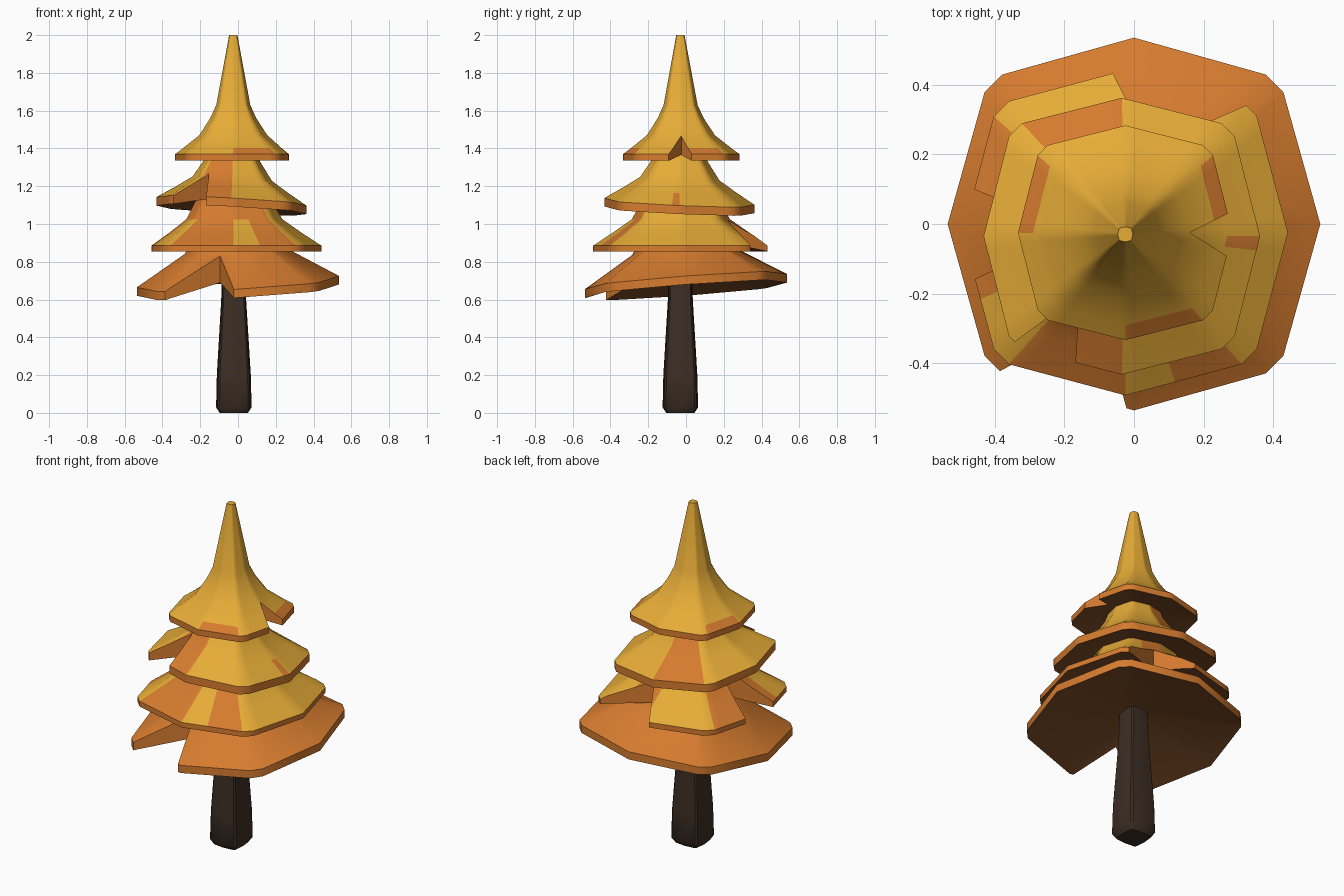
import bpy, bmesh, math
from mathutils import Vector

if "Cube" in bpy.data.objects:
    bpy.data.objects.remove(bpy.data.objects["Cube"])


def material(name, rgb):
    m = bpy.data.materials.new(name)
    m.diffuse_color = (*rgb, 1)
    m.use_nodes = True
    m.node_tree.nodes["Principled BSDF"].inputs["Base Color"].default_value = m.diffuse_color
    return m


ORANGE = material("orange_leaves", (0.67, 0.20, 0.028))
YELLOW = material("yellow_leaves", (0.79, 0.41, 0.038))
BROWN = material("brown_underside", (0.21, 0.075, 0.02))
BARK = material("dark_bark", (0.045, 0.027, 0.017))
LEAF = [ORANGE, YELLOW, BROWN]
AXIS = Vector((-0.025, -0.03))


# Unit octagon outline with clipped corners, long sides subdivided
def outline(diag, split):
    pts = []
    for q in range(4):
        for a, r in ((0, 1.0), (41.5, diag), (48.5, diag)):
            t = math.radians(a + 90 * q)
            pts.append(Vector((math.cos(t), math.sin(t))) * r)
    out = []
    for i, p in enumerate(pts):
        n = pts[(i + 1) % 12]
        k = 1 if i % 3 == 1 else split
        out += [p.lerp(n, j / k) for j in range(k)]
    return out


# Closed solid from (radius, height) rings, leaning with slope (a, b).
# With a paint rule the first band is the underside and the second the rim.
def solid(name, profile, centre, mats, slope=(0, 0), diag=1.08, split=1, paint=None):
    bm = bmesh.new()
    rim = max(r for r, z in profile)
    centre = Vector(centre)
    shape = outline(diag, split)
    n = len(shape)
    rings = []
    for r, z in profile:
        c = AXIS.lerp(centre, r / rim)
        ring = []
        for p in shape:
            q = c + p * r
            d = q - centre
            ring.append(bm.verts.new((q.x, q.y, z + slope[0] * d.x + slope[1] * d.y)))
        rings.append(ring)
    for k, (lo, hi) in enumerate(zip(rings, rings[1:])):
        for i in range(n):
            j = (i + 1) % n
            f = bm.faces.new((lo[i], lo[j], hi[j], hi[i]))
            if paint and k == 0:
                f.material_index = 2
            elif paint and k > 1:
                m = shape[i] + shape[j]
                ang = math.degrees(math.atan2(m.y, m.x)) % 360
                f.material_index = int(paint(ang, (profile[k][0] + profile[k + 1][0]) / 2 / rim))
    base = bm.faces.new(rings[0][::-1])
    cap = bm.faces.new(rings[-1])
    if paint:
        base.material_index, cap.material_index = 2, 1
    me = bpy.data.meshes.new(name)
    bm.to_mesh(me)
    bm.free()
    for m in mats:
        me.materials.append(m)
    ob = bpy.data.objects.new(name, me)
    bpy.context.collection.objects.link(ob)
    return ob


# Cut a vertical V notch from its inner point out through two rim points
def notch(ob, apex, p, q):
    a = Vector(apex)
    tri = [a] + [a + (Vector(v) - a) * 3 for v in (p, q)]
    bm = bmesh.new()
    lo = [bm.verts.new((*v, 0.1)) for v in tri]
    hi = [bm.verts.new((*v, 2.2)) for v in tri]
    bm.faces.new(lo[::-1])
    bm.faces.new(hi)
    for i in range(3):
        j = (i + 1) % 3
        bm.faces.new((lo[i], lo[j], hi[j], hi[i]))
    bmesh.ops.recalc_face_normals(bm, faces=bm.faces)
    me = bpy.data.meshes.new("notch_cutter")
    bm.to_mesh(me)
    bm.free()
    me.materials.append(ORANGE)
    cutter = bpy.data.objects.new("notch_cutter", me)
    bpy.context.collection.objects.link(cutter)
    cutter.hide_render = True
    mod = ob.modifiers.new("notch", 'BOOLEAN')
    mod.operation = 'DIFFERENCE'
    mod.solver = 'EXACT'
    mod.object = cutter
    bpy.context.view_layer.objects.active = ob
    bpy.ops.object.modifier_apply(modifier=mod.name)
    bpy.data.objects.remove(cutter)


# Colour rules: True is yellow, given direction in degrees and rim fraction
def paint_top(a, f):
    return not (f > 0.9 and (a < 41 or 139 < a < 180 or 270 < a < 311))


def paint_upper(a, f):
    return not (229 < a < 270 or 90 < a < 131 or (351 < a and f > 0.7))


def paint_middle(a, f):
    if 270 < a < 288 or 203 < a < 229:
        return f > 0.6
    return a < 62 or a > 312 or 90 < a < 139


# Trunk
trunk = solid("trunk", [(0.075, 0), (0.094, 0.03), (0.09, 0.2), (0.066, 0.6), (0.06, 0.85)],
              (-0.022, -0.03), [BARK], diag=1.22)

# Four tiers of branches, each with its notches
bottom = solid("bottom_branches",
               [(0.05, 0.77), (0.535, 0.65), (0.535, 0.695), (0.27, 0.858), (0.2, 0.98), (0.1, 1.12)],
               (0, 0), LEAF, slope=(0.056, 0.075), diag=1.07, paint=lambda a, f: False)
notch(bottom, (-0.095, -0.265), (-0.38, -0.42), (-0.02, -0.535))

middle = solid("middle_branches",
               [(0.05, 0.93), (0.467, 0.855), (0.467, 0.885), (0.36, 0.955), (0.26, 1.025),
                (0.2, 1.13), (0.1, 1.3)],
               (-0.025, -0.025), LEAF, split=7, paint=paint_middle)
notch(middle, (-0.17, -0.02), (-0.46, 0.10), (-0.46, -0.16))
notch(middle, (0.05, 0.22), (0.32, 0.34), (-0.07, 0.45))

upper = solid("upper_branches",
              [(0.05, 1.15), (0.397, 1.075), (0.397, 1.12), (0.3, 1.18), (0.21, 1.24),
               (0.145, 1.34), (0.09, 1.5)],
              (-0.035, -0.035), LEAF, slope=(-0.057, -0.045), diag=1.09, split=7, paint=paint_upper)
notch(upper, (-0.155, -0.2), (-0.33, -0.33), (-0.17, -0.42))

top = solid("top_branches",
            [(0.05, 1.4), (0.308, 1.335), (0.308, 1.37), (0.265, 1.402), (0.18, 1.47), (0.122, 1.56),
             (0.09, 1.63), (0.022, 2.0)],
            (-0.025, -0.025), LEAF, diag=1.09, split=7, paint=paint_top)
notch(top, (0.16, -0.025), (0.28, 0.035), (0.28, -0.10))

# Soft shading with crisp rims
for ob in (trunk, bottom, middle, upper, top):
    bpy.ops.object.select_all(action='DESELECT')
    ob.select_set(True)
    bpy.context.view_layer.objects.active = ob
    bpy.ops.object.shade_smooth_by_angle(angle=math.radians(38))
